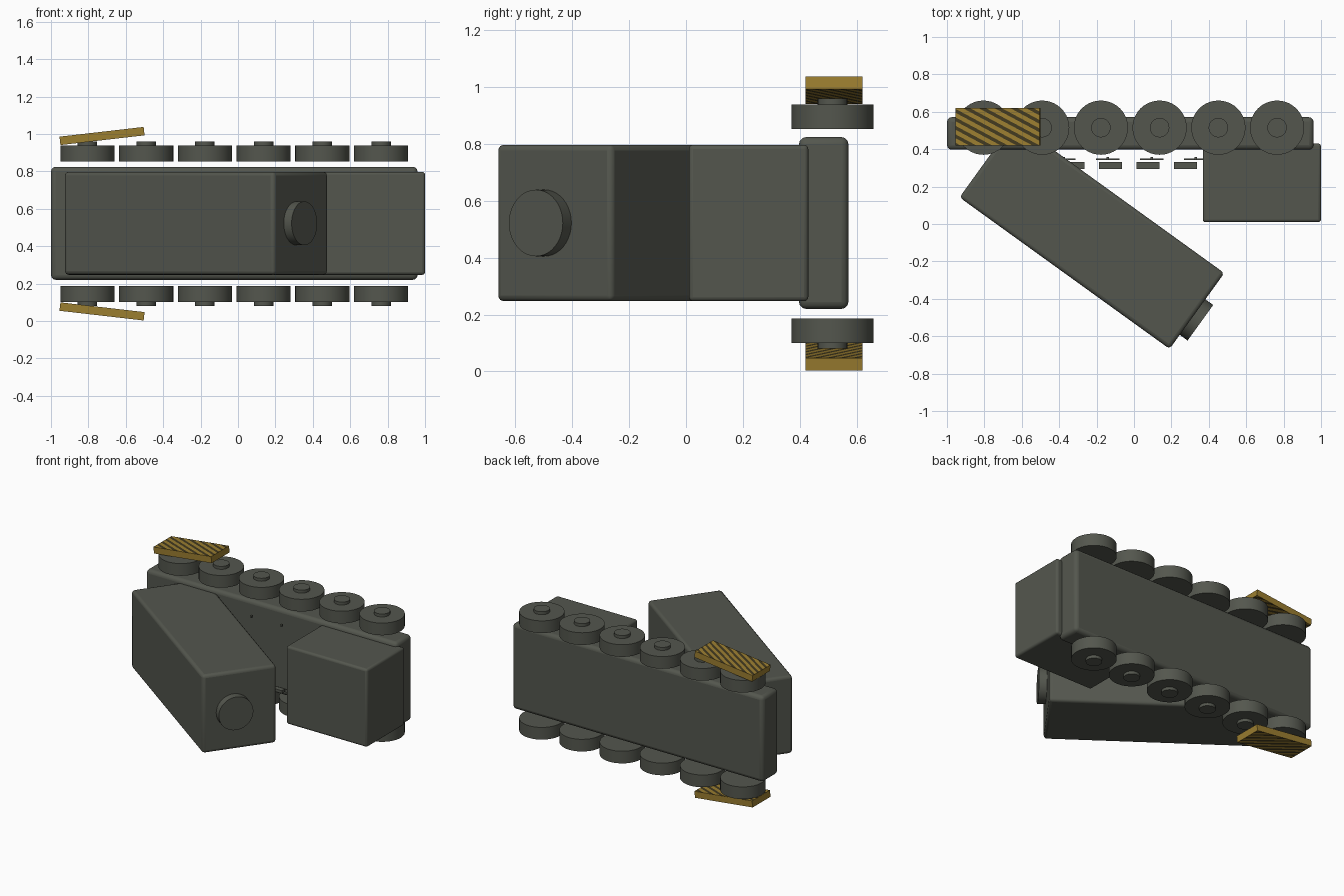
import bpy, bmesh, math
from mathutils import Vector, Matrix

if "Cube" in bpy.data.objects:
    bpy.data.objects.remove(bpy.data.objects["Cube"])

MID = 0.52  # height of the mirror plane


def mat(name, col):
    m = bpy.data.materials.new(name)
    m.diffuse_color = (*col, 1)
    m.use_nodes = True
    m.node_tree.nodes["Principled BSDF"].inputs["Base Color"].default_value = m.diffuse_color
    return m


GREY = mat("olive_grey", (0.088, 0.094, 0.076))
GOLD = mat("gold", (0.33, 0.21, 0.03))
DARK = mat("dark_stripe", (0.055, 0.042, 0.014))


def finish(name, bm, mats, bevel=0, matrix=None):
    me = bpy.data.meshes.new(name)
    if matrix:
        bm.transform(matrix)
    bmesh.ops.recalc_face_normals(bm, faces=bm.faces)
    bm.to_mesh(me)
    bm.free()
    ob = bpy.data.objects.new(name, me)
    bpy.context.collection.objects.link(ob)
    for m in mats:
        me.materials.append(m)
    if bevel:
        b = ob.modifiers.new("bevel", 'BEVEL')
        b.width = bevel
        b.segments = 3
    bpy.ops.object.select_all(action='DESELECT')
    ob.select_set(True)
    bpy.context.view_layer.objects.active = ob
    bpy.ops.object.shade_smooth_by_angle(angle=math.radians(35))
    return ob


def box(name, centre, size, turn=0, bevel=0):
    bm = bmesh.new()
    bmesh.ops.create_cube(bm, size=1)
    bmesh.ops.scale(bm, vec=size, verts=bm.verts)
    m = Matrix.Translation(centre) @ Matrix.Rotation(math.radians(turn), 4, 'Z')
    return finish(name, bm, [GREY], bevel, m)


def cylinder(name, centre, radius, depth, axis=(0, 0, 1), sides=40):
    bm = bmesh.new()
    bmesh.ops.create_cone(bm, cap_ends=True, segments=sides, radius1=radius,
                          radius2=radius, depth=depth)
    rot = Vector((0, 0, 1)).rotation_difference(Vector(axis)).to_matrix().to_4x4()
    return finish(name, bm, [GREY], 0, Matrix.Translation(centre) @ rot)


# main bodies
box("hull_slab", (-0.02, 0.484, 0.522), (1.96, 0.174, 0.604), bevel=0.025)
box("short_block", (0.684, 0.22, 0.522), (0.632, 0.42, 0.55), bevel=0.015)
TURN = -35.8
box("long_arm", (-0.225, -0.06, 0.522), (1.385, 0.50, 0.55), TURN, 0.02)

# round knob on the end of the long arm
a = math.radians(TURN)
axis = Vector((math.cos(a), math.sin(a), 0))
cylinder("end_knob", Vector((0.355, -0.528, 0.522)) - axis * 0.04, 0.117, 0.08, axis)

# wheels with hubs, above and below
for side, s in (("upper", 1), ("lower", -1)):
    for i in range(6):
        x = -0.805 + i * 0.314
        cylinder(f"{side}_wheel_{i + 1}", (x, 0.515, MID + s * 0.376), 0.145, 0.086)
        cylinder(f"{side}_hub_{i + 1}", (x, 0.515, MID + s * 0.425), 0.052, 0.03, sides=28)

# small brackets, plates and pegs between the blocks
for i in range(4):
    box(f"bracket_{i + 1}", (-0.325 + i * 0.2, 0.313, 0.30), (0.122, 0.036, 0.02))
    x = -0.375 + i * 0.235
    box(f"thin_plate_{i + 1}", (x, 0.347, 0.29), (0.124, 0.008, 0.02))
    box(f"peg_{i + 1}", (x, 0.35, 0.74), (0.014, 0.014, 0.014))


# tilted guard plates with diagonal stripes on both broad faces
def guard(name, s):
    lx, ly, lz = 0.453, 0.20, 0.045
    bm = bmesh.new()
    bmesh.ops.create_cube(bm, size=1)
    bmesh.ops.scale(bm, vec=(lx, ly, lz), verts=bm.verts)
    n = Vector((math.sin(math.radians(28)), math.cos(math.radians(28)), 0))
    period, dark = 0.04, 0.018
    for k in range(-6, 7):
        for off in (0, dark):
            bmesh.ops.bisect_plane(bm, geom=bm.verts[:] + bm.edges[:] + bm.faces[:],
                                   plane_co=n * (k * period + off), plane_no=n)
    bm.normal_update()
    for f in bm.faces:
        d = f.calc_center_median().dot(n) % period
        f.material_index = int(abs(f.normal.z) > 0.5 and d < dark)
    m = (Matrix.Translation((-0.727, 0.52, MID + s * 0.469))
         @ Matrix.Rotation(-s * math.atan2(0.052, 0.45), 4, 'Y'))
    finish(name, bm, [GOLD, DARK], 0, m)


guard("upper_guard", 1)
guard("lower_guard", -1)
